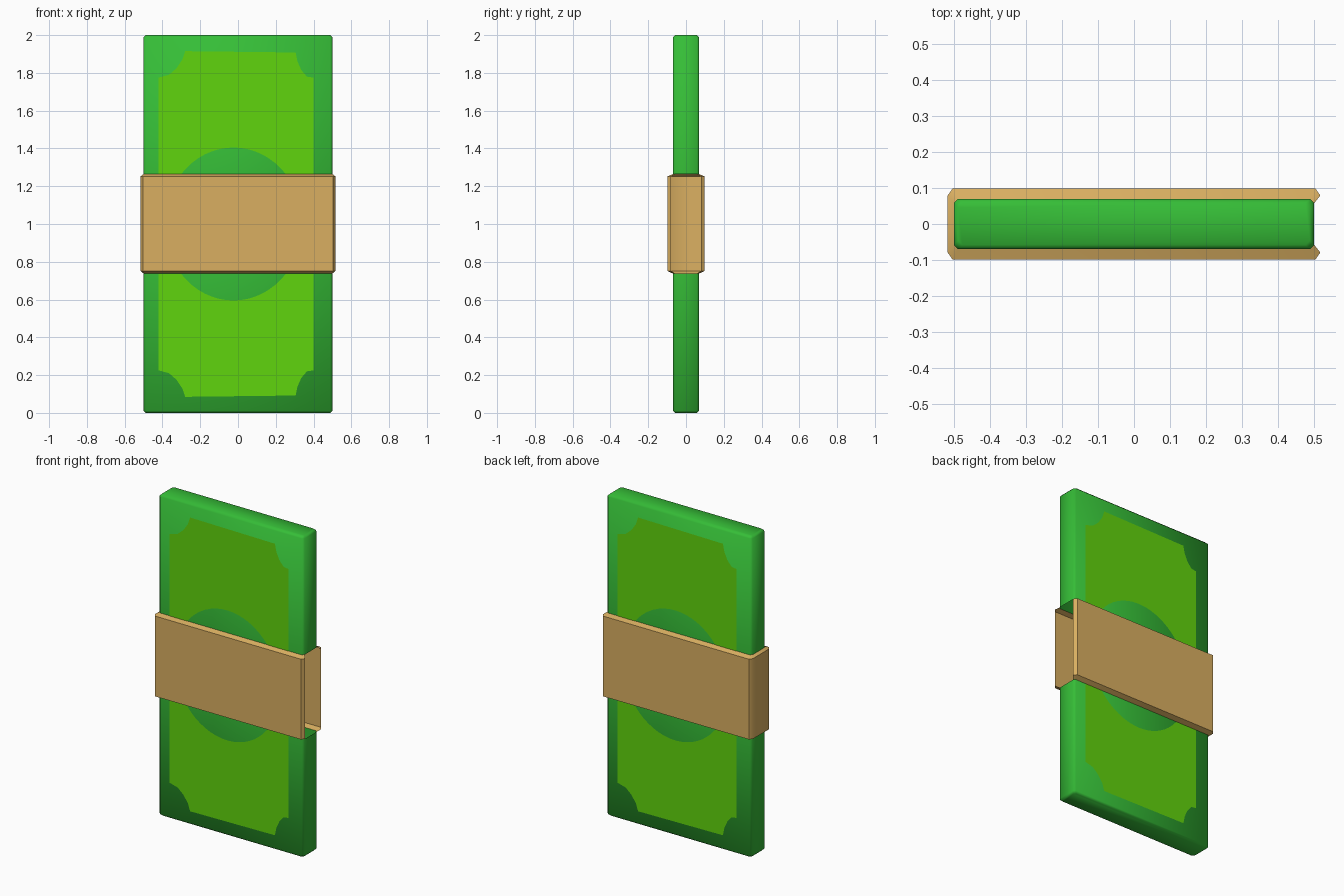
import bpy, math

if "Cube" in bpy.data.objects:
    bpy.data.objects.remove(bpy.data.objects["Cube"])


def material(name, rgb):
    m = bpy.data.materials.new(name)
    m.diffuse_color = (*rgb, 1)
    m.use_nodes = True
    m.node_tree.nodes["Principled BSDF"].inputs["Base Color"].default_value = m.diffuse_color
    return m


GREEN = material("green", (0.036, 0.51, 0.038))
LIME = material("lime", (0.118, 0.66, 0.004))
TAN = material("tan", (0.70, 0.43, 0.12))


def make(name, verts, faces, mat, smooth=True):
    me = bpy.data.meshes.new(name)
    me.from_pydata(verts, [], faces)
    me.materials.append(mat)
    ob = bpy.data.objects.new(name, me)
    bpy.context.collection.objects.link(ob)
    if smooth:
        bpy.ops.object.select_all(action='DESELECT')
        bpy.context.view_layer.objects.active = ob
        ob.select_set(True)
        bpy.ops.object.shade_smooth_by_angle(angle=math.radians(50))
    return ob


def ring(z, r, d, cx, cy):
    # chamfered rectangle, counter-clockwise, starting and ending on the +x side
    pts = [(r, d - cy), (r - cx, d), (-r + cx, d), (-r, d - cy)]
    pts += [(x, -y) for x, y in reversed(pts)]
    return [(x, y, z) for x, y in pts]


def loft(name, rings, mat, closed=True, caps=()):
    n = len(rings[0])
    verts = [v for r in rings for v in r]
    faces = []
    for k in range(len(rings) - 1):
        for i in range(n if closed else n - 1):
            j = (i + 1) % n
            faces.append((k * n + i, k * n + j, k * n + n + j, k * n + n + i))
    if "bottom" in caps:
        faces.append(tuple(reversed(range(n))))
    if "top" in caps:
        faces.append(tuple(range(len(verts) - n, len(verts))))
    return make(name, verts, faces, mat)


R, D, B = 0.5, 0.07, 0.012
Z0, Z1 = 0.738, 1.264

# note stack: two halves, open where the band sits
loft("lower_stack", [ring(0, R - B, D - B, B, B), ring(B, R, D, B, B),
                     ring(Z0, R, D, B, B)], GREEN, caps=("bottom",))
loft("upper_stack", [ring(Z1, R, D, B, B), ring(2 - B, R, D, B, B),
                     ring(2, R - B, D - B, B, B)], GREEN, caps=("top",))

# paper band: sheet with sloped rims, open on the +x side
loft("paper_band", [ring(Z0, R, D, B, B), ring(0.752, 0.517, 0.099, 0.014, 0.02),
                    ring(1.252, 0.517, 0.099, 0.014, 0.02), ring(Z1, R, D, B, B)],
     TAN, closed=False)

# printed panels: notched corners and a round cut-out around the middle
half = [(0.40, Z1), (0.40, 1.775), (0.365, 1.78), (0.335, 1.815), (0.315, 1.86),
        (0.305, 1.908), (-0.28, 1.915), (-0.295, 1.87), (-0.325, 1.825),
        (-0.365, 1.79), (-0.42, 1.775), (-0.42, Z1)]
a0 = math.asin((Z1 - 1) / 0.405)
for i in range(17):
    a = math.pi - a0 - (math.pi - 2 * a0) * i / 16
    half.append((-0.024 + 0.365 * math.cos(a), 1 + 0.405 * math.sin(a)))

for side, s in (("front", 1), ("back", -1)):
    for part, m in (("upper", 1), ("lower", -1)):
        verts = [(s * x, -s * (D + 0.002), 1 + m * (z - 1)) for x, z in half]
        order = list(range(len(verts)))
        if m == 1:
            order.reverse()          # keep normals pointing outward
        ob = make(f"{side}_{part}_panel", verts, [order], LIME, smooth=False)
        want = -s
        if ob.data.polygons[0].normal.y * want < 0:
            ob.data.flip_normals()
